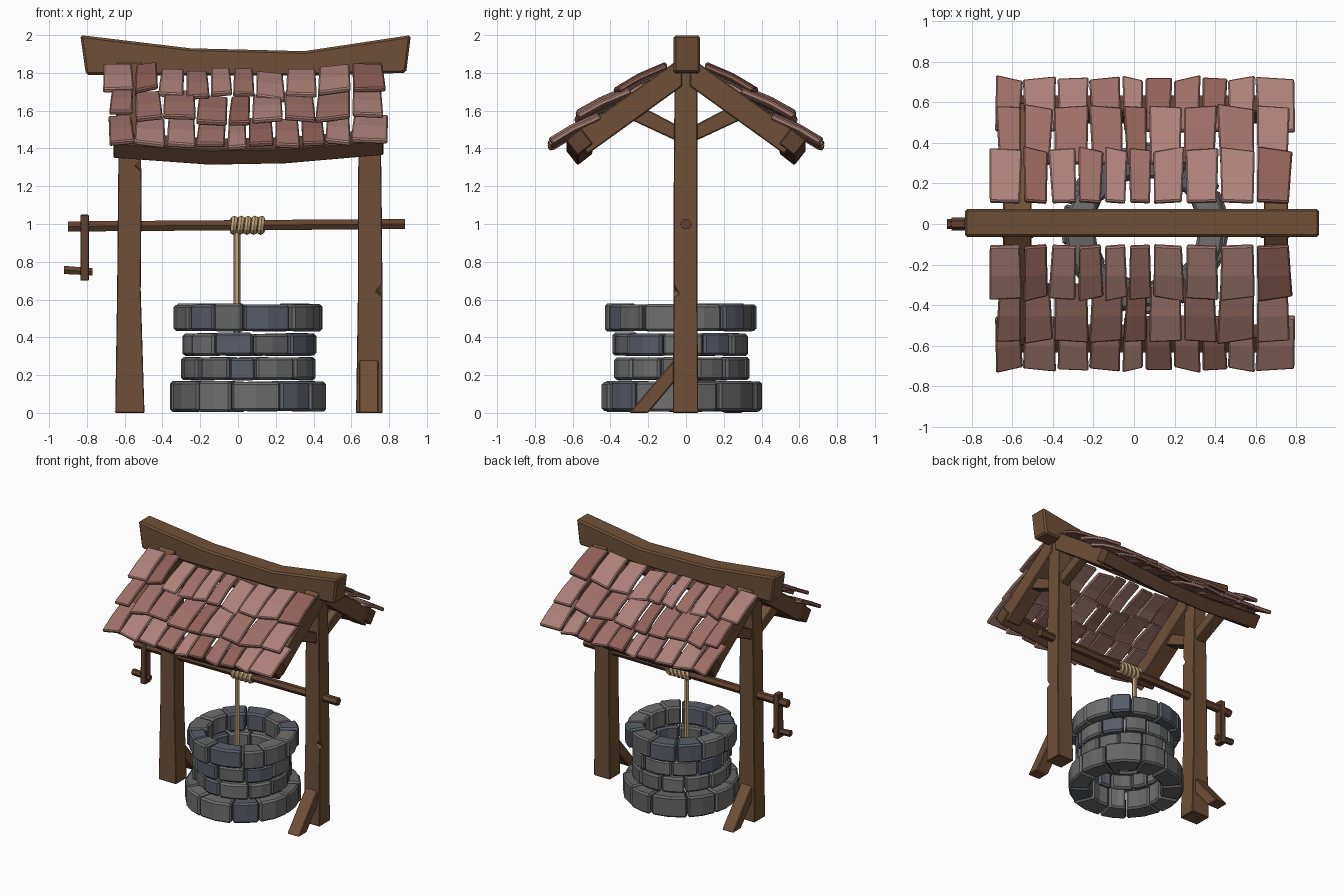
import bpy, bmesh, math, random
from mathutils import Vector

if "Cube" in bpy.data.objects:
    bpy.data.objects.remove(bpy.data.objects["Cube"])

random.seed(7)
J = lambda a: random.uniform(-a, a)


def mat(name, r, g, b):
    m = bpy.data.materials.new(name)
    m.diffuse_color = (r, g, b, 1)
    m.use_nodes = True
    m.node_tree.nodes["Principled BSDF"].inputs["Base Color"].default_value = m.diffuse_color
    return m


WOOD = mat("wood", 0.16, 0.08, 0.038)
DARK_WOOD = mat("dark_wood", 0.12, 0.055, 0.03)
STONES = [mat("stone_grey", 0.13, 0.13, 0.13), mat("stone_light", 0.16, 0.16, 0.16),
          mat("stone_blue", 0.10, 0.11, 0.14)]
TILES = [mat("tile_light", 0.42, 0.22, 0.19), mat("tile_mid", 0.34, 0.16, 0.135),
         mat("tile_dark", 0.28, 0.12, 0.095)]
ROPE = mat("rope", 0.55, 0.38, 0.19)


def loft(name, rings, m, bevel=0.0):
    """Skin a list of equal point rings, cap both ends, bevel sharp edges."""
    bm = bmesh.new()
    vs = [[bm.verts.new(p) for p in r] for r in rings]
    n = len(vs[0])
    for a, b in zip(vs, vs[1:]):
        for i in range(n):
            k = (i + 1) % n
            bm.faces.new((a[i], a[k], b[k], b[i]))
    bm.faces.new(vs[0])
    bm.faces.new(vs[-1])
    bmesh.ops.recalc_face_normals(bm, faces=bm.faces)
    if bevel:
        sharp = [e for e in bm.edges if e.calc_face_angle(0) > 0.7]
        bmesh.ops.bevel(bm, geom=sharp, offset=bevel, segments=1, affect='EDGES')
    me = bpy.data.meshes.new(name)
    bm.to_mesh(me)
    bm.free()
    me.materials.append(m)
    ob = bpy.data.objects.new(name, me)
    bpy.context.collection.objects.link(ob)
    return ob


def ring_x(x, y, z, r, n, rot=0.0):
    """Regular polygon facing along x."""
    return [(x, y + r * math.cos(rot + i * math.tau / n),
             z + r * math.sin(rot + i * math.tau / n)) for i in range(n)]


def slab(name, profile, x0, x1, m, bevel=0.006):
    """Extrude a y-z profile along x."""
    return loft(name, [[(x, y, z) for y, z in profile] for x in (x0, x1)], m, bevel)


def chip(ob, loc, size, rot):
    """Cut a notch from a post corner."""
    bpy.ops.mesh.primitive_cube_add(size=size, location=loc, rotation=rot)
    cutter = bpy.context.object
    cutter.hide_render = True
    mod = ob.modifiers.new("chip", 'BOOLEAN')
    mod.operation, mod.object, mod.solver = 'DIFFERENCE', cutter, 'EXACT'
    bpy.context.view_layer.objects.active = ob
    bpy.ops.object.modifier_apply(modifier=mod.name)
    bpy.data.objects.remove(cutter)


# Stone rings: z0, z1, outer radius, number of stones
CX, CY = 0.06, -0.025
for k, (z0, z1, ro, n) in enumerate([(0.005, 0.17, 0.418, 11), (0.172, 0.297, 0.352, 12),
                                     (0.30, 0.425, 0.355, 11), (0.43, 0.58, 0.397, 12)]):
    cuts = [(i + J(0.17)) * math.tau / n + k * 0.7 for i in range(n)]
    cuts.append(cuts[0] + math.tau)
    for i in range(n):
        a0, a1 = cuts[i] + 0.008, cuts[i + 1] - 0.008
        o, q = ro + J(0.012), 0.262 + J(0.01)
        lo, hi = z0 + abs(J(0.005)), z1 - abs(J(0.008))
        rings = []
        for t in (0, 0.5, 1):
            a = a0 + (a1 - a0) * t
            rings.append([(CX + r * math.cos(a), CY + r * math.sin(a), z)
                          for r, z in ((q, lo), (o, lo), (o, hi), (q, hi))])
        loft(f"stone_{k}_{i}", rings, random.choice(STONES), 0.013)


# Posts: z, x0, x1, y0, y1
def post(name, rows):
    return loft(name, [[(a, c, z), (b, c, z), (b, d, z), (a, d, z)]
                       for z, a, b, c, d in rows], WOOD, 0.004)


left = post("left_post", [(0, -0.65, -0.495, -0.07, 0.065), (0.65, -0.64, -0.515, -0.065, 0.06),
                          (1.2, -0.635, -0.51, -0.065, 0.06), (1.84, -0.625, -0.525, -0.06, 0.06)])
right = post("right_post", [(0, 0.625, 0.765, -0.07, 0.065), (0.65, 0.635, 0.765, -0.065, 0.06),
                            (1.2, 0.635, 0.76, -0.065, 0.06), (1.84, 0.645, 0.75, -0.06, 0.06)])
chip(right, (0.785, -0.085, 0.64), 0.08, (0.6, 0.5, 0.4))
chip(left, (-0.49, -0.085, 1.3), 0.08, (0.5, 0.7, 0.3))

# Ground braces: right one leans to the front, left one to the back
foot = [(-0.30, 0), (-0.20, 0), (-0.04, 0.19), (-0.04, 0.31)]
slab("right_foot_brace", foot, 0.64, 0.745, WOOD)
slab("left_foot_brace", [(-y, z) for y, z in foot], -0.625, -0.525, WOOD)

# Sagging ridge beam: top x, top z, bottom x, bottom z
ridge = [(-0.835, 2.0, -0.805, 1.79), (-0.25, 1.93, -0.25, 1.785),
         (0.35, 1.915, 0.35, 1.785), (0.915, 2.0, 0.89, 1.80)]
loft("ridge_beam", [[(bx, -0.065, bz), (bx, 0.075, bz), (tx, 0.075, tz), (tx, -0.065, tz)]
                    for tx, tz, bx, bz in ridge], WOOD, 0.012)

# Rafters, knee braces, eave beams and shingles on both slopes
ROWS = [  # upper y, z, lower y, z, sag, tile boundaries along x
    (0.10, 1.845, 0.36, 1.715, 0.055,
     [-0.72, -0.55, -0.42, -0.28, -0.15, -0.03, 0.09, 0.25, 0.42, 0.60, 0.78]),
    (0.29, 1.71, 0.57, 1.575, 0.045,
     [-0.68, -0.55, -0.40, -0.22, -0.05, 0.07, 0.24, 0.41, 0.60, 0.77]),
    (0.45, 1.56, 0.71, 1.425, 0.03,
     [-0.69, -0.55, -0.38, -0.22, -0.06, 0.05, 0.19, 0.33, 0.46, 0.60, 0.80])]
for side, s in (("back", 1), ("front", -1)):
    for tag, x0, x1 in (("left", -0.645, -0.505), ("right", 0.64, 0.76)):
        slab(f"{side}_{tag}_rafter", [(s * y, z) for y, z in
             ((0.02, 1.885), (0.60, 1.475), (0.52, 1.37), (0.02, 1.73))], x0, x1, WOOD)
        slab(f"{side}_{tag}_knee_brace", [(s * y, z) for y, z in
             ((0.04, 1.435), (0.32, 1.565), (0.26, 1.635), (0.04, 1.52))],
             x0 + 0.025, x1 - 0.025, WOOD)
    loft(f"{side}_eave_beam", [ring_x(x, s * 0.565, z, 0.073, 4, s * 0.12)
         for x, z in ((-0.66, 1.42), (-0.15, 1.383), (0.25, 1.39), (0.77, 1.435))],
         DARK_WOOD, 0.006)
    random.seed(21)  # same tiles on both slopes
    for k, (y0, z0, y1, z1, sag, xs) in enumerate(ROWS):
        nrm = Vector((z0 - z1, y1 - y0)).normalized() * 0.028
        for i, (xa, xb) in enumerate(zip(xs, xs[1:])):
            drop = sag * (1 - ((xa + xb - 0.06) / 1.5) ** 2)
            lift, shift, skew, roll = J(0.012), J(0.012), J(0.016), J(0.008)
            rings = []
            for t in (0, 0.55, 1):
                y, z = y0 + (y1 - y0) * t, z0 + (z1 - z0) * t - drop + lift
                z += 0.010 * math.sin(math.pi * t)
                pinch = 0.004 + 0.007 * (1 - t)
                a, b = xa + pinch + shift * (t - 0.5), xb - pinch + shift * (t - 0.5)
                e = skew * (1 if t == 1 else 0.3)
                rings.append([(x, s * (y + g + u * nrm.x), z - 0.5 * g + h + u * nrm.y)
                              for x, g, h, u in ((a, e, roll, 0), (b, -e, -roll, 0),
                                                 (b, -e, -roll, 1), (a, e, roll, 1))])
            loft(f"{side}_shingle_{k}_{i}", rings, random.choice(TILES), 0.007)

# Axle and crank
loft("axle", [ring_x(-0.90, 0, 0.987, 0.031, 6), ring_x(0.885, 0, 1.0, 0.031, 6)], DARK_WOOD)
slab("crank_arm", [(-0.035, 0.70), (0.035, 0.70), (0.03, 1.05), (-0.03, 1.05)],
     -0.835, -0.79, DARK_WOOD, 0.004)
loft("crank_handle", [ring_x(-0.922, 0, 0.757, 0.025, 6), ring_x(-0.77, 0, 0.747, 0.022, 6)],
     DARK_WOOD)

# Rope wound round the axle, and the hanging end
coil = []
for i in range(5 * 12 + 1):
    a = i * math.tau / 12
    c = Vector((-0.04 + 0.18 * i / 60 + 0.012 * math.sin(a), 0, 0.993))
    rad = Vector((0, math.cos(a), math.sin(a)))
    coil.append([c + rad * (0.036 + 0.015 * math.cos(b)) + Vector((0.018 * math.sin(b), 0, 0))
                 for b in (j * math.tau / 6 for j in range(6))])
loft("rope_coil", coil, ROPE)
loft("hanging_rope", [[(-0.006 + 0.019 * math.cos(j * math.tau / 6),
                        0.019 * math.sin(j * math.tau / 6), z) for j in range(6)]
                      for z in (0.30, 0.98)], ROPE)
